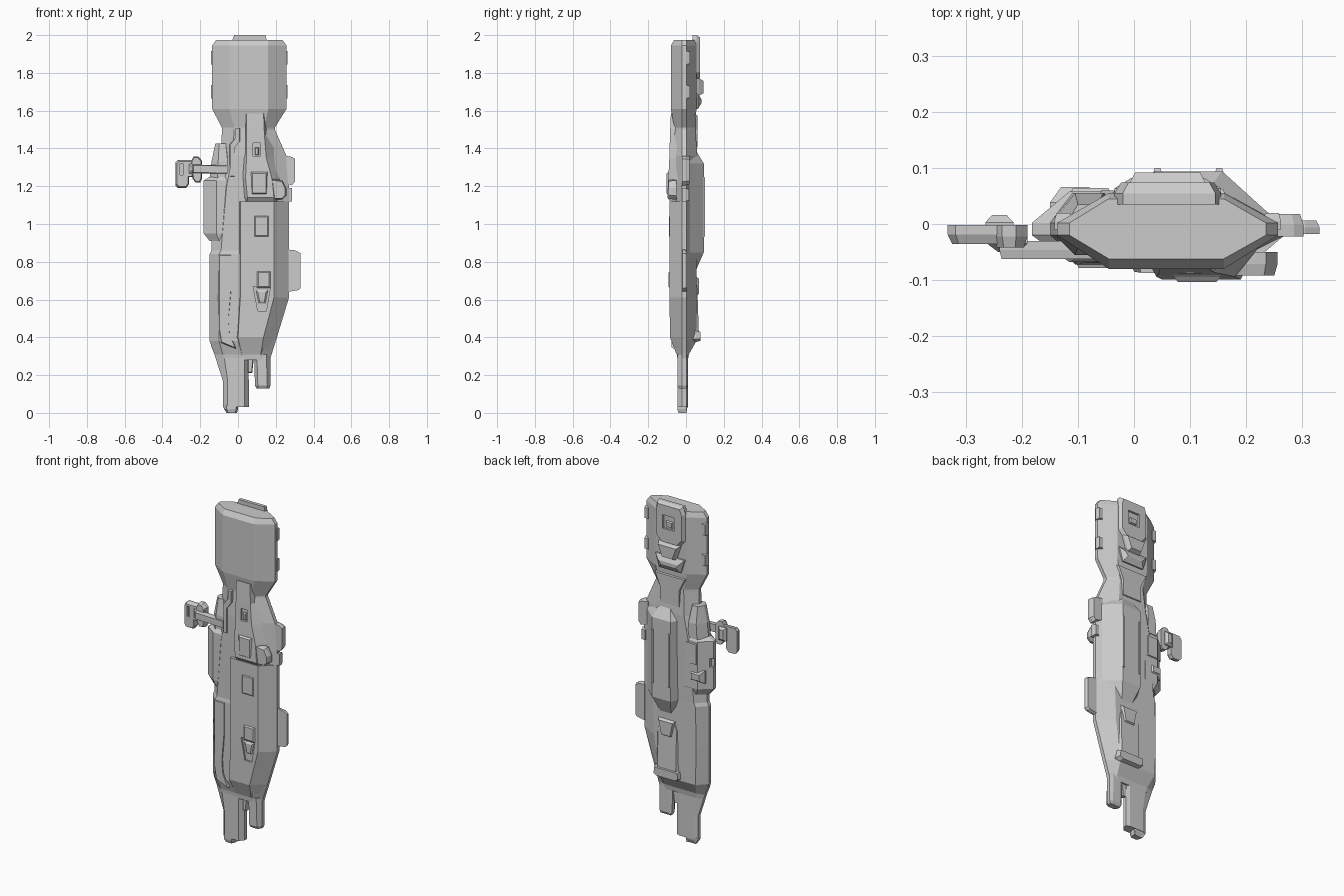
import bpy

def mesh_object(name, rings):
    """Skin a stack of equal-length point rings and cap both ends."""
    import bmesh
    bm = bmesh.new()
    vs = [[bm.verts.new(p) for p in r] for r in rings]
    n = len(vs[0])
    for a, b in zip(vs, vs[1:]):
        for i in range(n):
            j = (i + 1) % n
            bm.faces.new((a[i], a[j], b[j], b[i]))
    bm.faces.new(vs[0][::-1])
    bm.faces.new(vs[-1])
    bmesh.ops.recalc_face_normals(bm, faces=bm.faces)
    me = bpy.data.meshes.new(name)
    bm.to_mesh(me)
    bm.free()
    ob = bpy.data.objects.new(name, me)
    bpy.context.collection.objects.link(ob)
    return ob

def loft(name, rows, rim=(-.02, .002)):
    """Rows: z, left rim, flat left, flat right, right rim, front y, back y."""
    rings = []
    for z, xl, fl, fr, xr, yf, yb in rows:
        rings.append([(xl, rim[0], z), (fl, yf, z), (fr, yf, z), (xr, rim[0], z),
                      (xr, rim[1], z), (fr, yb, z), (fl, yb, z), (xl, rim[1], z)])
    return mesh_object(name, rings)

def slab(name, pts, y0, y1, inset=.006, bevel=.5):
    """XZ outline extruded from y0 to y1, with a chamfered outer face at y1."""
    xs, zs = [p[0] for p in pts], [p[1] for p in pts]
    cx, cz = (min(xs) + max(xs)) / 2, (min(zs) + max(zs)) / 2
    sx, sz = (1 - 2 * inset / (max(v) - min(v)) for v in (xs, zs))
    ym = y1 + (y0 - y1) * bevel
    return mesh_object(name, [[(x, y0, z) for x, z in pts], [(x, ym, z) for x, z in pts],
                              [(cx + (x - cx) * sx, y1, cz + (z - cz) * sz) for x, z in pts]])

def rect(x0, x1, z0, z1):
    return [(x0, z0), (x1, z0), (x1, z1), (x0, z1)]

def cut(target, name, pts, y0, y1):
    c = slab(name, pts, y0, y1, 0.0)
    c.hide_render = True
    c.hide_set(True)
    m = target.modifiers.new(name, 'BOOLEAN')
    m.operation, m.object = 'DIFFERENCE', c

# Upper block and tapering neck
head = loft("upper_block", [
    (1.975, -.115, -.045, .16, .235, -.062, .045),
    (1.945, -.137, -.045, .16, .257, -.08, .055),
    (1.61, -.137, -.045, .16, .257, -.08, .055),
    (1.51, -.085, -.02, .14, .195, -.062, .05),
    (1.49, -.085, -.02, .14, .195, -.062, .05)])

# Main hull
loft("main_hull", [
    (1.50, -.085, -.02, .14, .195, -.062, .05),
    (1.36, -.09, -.03, .155, .257, -.07, .06),
    (1.20, -.14, -.06, .17, .27, -.07, .06),
    (.86, -.14, -.09, .18, .27, -.068, .055),
    (.84, -.15, -.10, .18, .27, -.072, .055),
    (.61, -.15, -.105, .17, .27, -.072, .055),
    (.38, -.15, -.10, .14, .20, -.07, .055),
    (.31, -.125, -.08, .13, .178, -.048, .015),
    (.28, -.115, -.07, .12, .17, -.045, .01)])

# Bottom prongs
loft("long_prong", [
    (.36, -.145, -.10, .03, .055, -.058, .02),
    (.31, -.125, -.075, .035, .055, -.046, .01),
    (.17, -.08, -.055, .035, .057, -.046, .01),
    (.03, -.08, -.055, .035, .057, -.046, .01)])
loft("long_prong_tip", [
    (.04, -.08, -.06, -.01, .0, -.046, .01),
    (.02, -.074, -.06, -.01, .0, -.046, .005),
    (.0, -.06, -.05, -.015, -.005, -.04, -.005)])
loft("short_prong", [
    (.31, .085, .10, .15, .172, -.045, .01),
    (.145, .09, .105, .155, .172, -.045, .01),
    (.128, .098, .108, .15, .165, -.035, .0)])
slab("prong_web", [(.05, .21), (.075, .21), (.085, .3), (.05, .3)], .0, -.035)

# Front armour, lower and upper
armour = loft("front_armour", [
    (1.12, .0, .012, .19, .268, -.087, .0),
    (.61, .0, .012, .19, .268, -.087, .0),
    (.40, -.02, .0, .135, .205, -.085, .0),
    (.31, .0, .02, .12, .175, -.05, .0)])
upper = loft("upper_front_plate", [
    (1.585, .03, .045, .135, .15, -.08, .0),
    (1.47, .03, .045, .14, .165, -.085, .0),
    (1.35, .0, .045, .15, .23, -.088, .0),
    (1.24, .0, .04, .18, .24, -.094, .0),
    (1.14, .01, .05, .19, .23, -.099, .0),
    (1.115, .02, .05, .19, .22, -.08, .0)])
slab("side_bracket", [(.16, 1.13), (.235, 1.13), (.256, 1.15), (.256, 1.19),
                      (.235, 1.23), (.16, 1.24)], -.05, -.092)
cut(upper, "plate_notch_cutter", rect(.08, .12, 1.36, 1.43), -.075, -.12)
slab("notch_pin", rect(.09, .11, 1.365, 1.405), -.07, -.088, .003)
cut(armour, "armour_recess_cutter",
    [(.105, .54), (.15, .54), (.172, .67), (.08, .67)], -.076, -.12)
slab("recess_plug", [(.11, .58), (.145, .58), (.158, .65), (.095, .65)], -.07, -.083, .01)
for i, (x0, x1, z0, z1, y) in enumerate([
        (.07, .155, 1.155, 1.275, -.103), (.085, .165, .93, 1.045, -.091),
        (.10, .172, .66, .75, -.093)]):
    slab(f"front_panel_{i}", rect(x0, x1, z0, z1), -.07, y, .008, .3)

# Left front panel and zigzag conduit
slab("left_front_panel", [(-.105, .84), (-.035, .84), (-.035, .65), (-.05, .5), (-.045, .42),
                          (-.01, .34), (-.09, .37), (-.105, .45)], -.05, -.078)
slab("conduit", [(-.045, 1.25), (-.02, 1.25), (-.02, 1.40), (.012, 1.44), (.012, 1.51),
                 (-.012, 1.51), (-.012, 1.46), (-.045, 1.42)], -.04, -.077, .003)

# Left side tank and the shoulder above it
tank = loft("side_tank", [
    (1.25, -.15, -.10, -.03, -.01, -.055, .045),
    (1.23, -.182, -.115, -.03, .0, -.068, .058),
    (.95, -.182, -.115, -.03, .0, -.068, .058),
    (.91, -.15, -.10, -.04, -.01, -.06, .045)])
loft("tank_shoulder", [
    (1.425, -.12, -.10, -.065, -.05, -.04, .035),
    (1.33, -.14, -.105, -.055, -.03, -.055, .055),
    (1.24, -.15, -.11, -.05, -.02, -.055, .055)])
slab("tank_back_frame", rect(-.115, -.04, 1.09, 1.22), .04, .064)
slab("tank_back_box", rect(-.15, -.06, .985, 1.06), .01, .066, .02)
cut(tank, "tank_side_cutter", rect(-.20, -.165, 1.08, 1.13), -.004, .04)

# Outrigger arm and its end pod
slab("arm_bar", [(-.24, 1.27), (-.05, 1.265), (-.05, 1.31), (-.24, 1.315)], -.03, -.062, .004)
slab("arm_elbow", rect(-.262, -.19, 1.265, 1.32), -.02, -.05, .02)
pod = slab("pod_outer", [(-.332, 1.205), (-.318, 1.19), (-.275, 1.19), (-.26, 1.21), (-.26, 1.25),
                         (-.235, 1.25), (-.235, 1.34), (-.318, 1.34), (-.332, 1.325)],
           -.002, -.036, .008)
cut(pod, "pod_slot_cutter", rect(-.308, -.29, 1.26, 1.32), -.02, -.06)
slab("pod_inner", [(-.24, 1.24), (-.225, 1.22), (-.2, 1.22), (-.19, 1.24), (-.19, 1.335),
                   (-.21, 1.357), (-.235, 1.357), (-.25, 1.33)], -.002, -.042)
slab("pod_back_bump", rect(-.265, -.215, 1.25, 1.33), -.01, .016, .012)

# Right side fins
slab("upper_fin", [(.23, 1.22), (.285, 1.205), (.302, 1.225), (.302, 1.345), (.285, 1.355),
                   (.23, 1.365)], -.022, .018)
slab("lower_fin", [(.26, .64), (.32, .65), (.331, .66), (.331, .845), (.305, .86), (.26, .865)],
     -.018, .006)
slab("fin_stub", rect(.25, .285, 1.12, 1.19), -.02, .016)

# Back spine with edge rails
loft("back_spine", [
    (1.38, .02, .06, .13, .2, .0, .058),
    (1.32, -.01, .035, .157, .25, .0, .094),
    (.88, -.01, .035, .157, .25, .0, .094),
    (.85, -.01, .035, .157, .25, .0, .094),
    (.76, .02, .06, .13, .2, .0, .055)], (.0, .01))
for i, x in enumerate((.042, .152)):
    slab(f"spine_rail_{i}", rect(x - .008, x + .008, .93, 1.25), .08, .1, .003)
slab("back_neck_plate", [(.0, 1.4), (.13, 1.4), (.13, 1.5), (.165, 1.58), (-.04, 1.58),
                         (.0, 1.5)], .03, .062)

# Lower back plates
loft("lower_back_plate", [
    (.78, .03, .05, .12, .14, .0, .05),
    (.66, -.02, .02, .14, .19, .0, .06),
    (.42, -.02, .02, .14, .18, .0, .068),
    (.35, .0, .03, .12, .16, .0, .03)], (.0, .01))
slab("lower_back_bump", [(.05, .62), (.12, .62), (.14, .72), (.03, .72)], .04, .07, .01)
slab("lower_lip", [(-.005, .39), (.015, .375), (.145, .375), (.165, .39), (.16, .435),
                   (.0, .435)], .03, .076)

# Raised plates on the back of the upper block
crest = slab("crest_plate", [(-.02, 2.0), (.145, 2.0), (.155, 1.96), (.155, 1.80), (.12, 1.76),
                             (.0, 1.76), (-.035, 1.80), (-.035, 1.96)], .035, .074, .012)
cut(crest, "crest_recess_cutter", rect(.025, .10, 1.85, 1.93), .062, .12)
slab("crest_block", rect(.04, .085, 1.86, 1.895), .055, .072, .004)
slab("crest_hump", [(.02, 1.68), (.10, 1.68), (.13, 1.77), (-.01, 1.77)], .045, .092, .012)
slab("crest_base", [(-.01, 1.61), (.13, 1.61), (.155, 1.69), (-.035, 1.69)], .045, .082, .03)

# Clips along the upper block's edges
for i, (x0, x1) in enumerate(((-.142, -.11), (.23, .262))):
    for j, z in enumerate((1.70, 1.88)):
        slab(f"edge_clip_{i}_{j}", rect(x0, x1, z - .035, z + .035), -.01, .02, .004)
